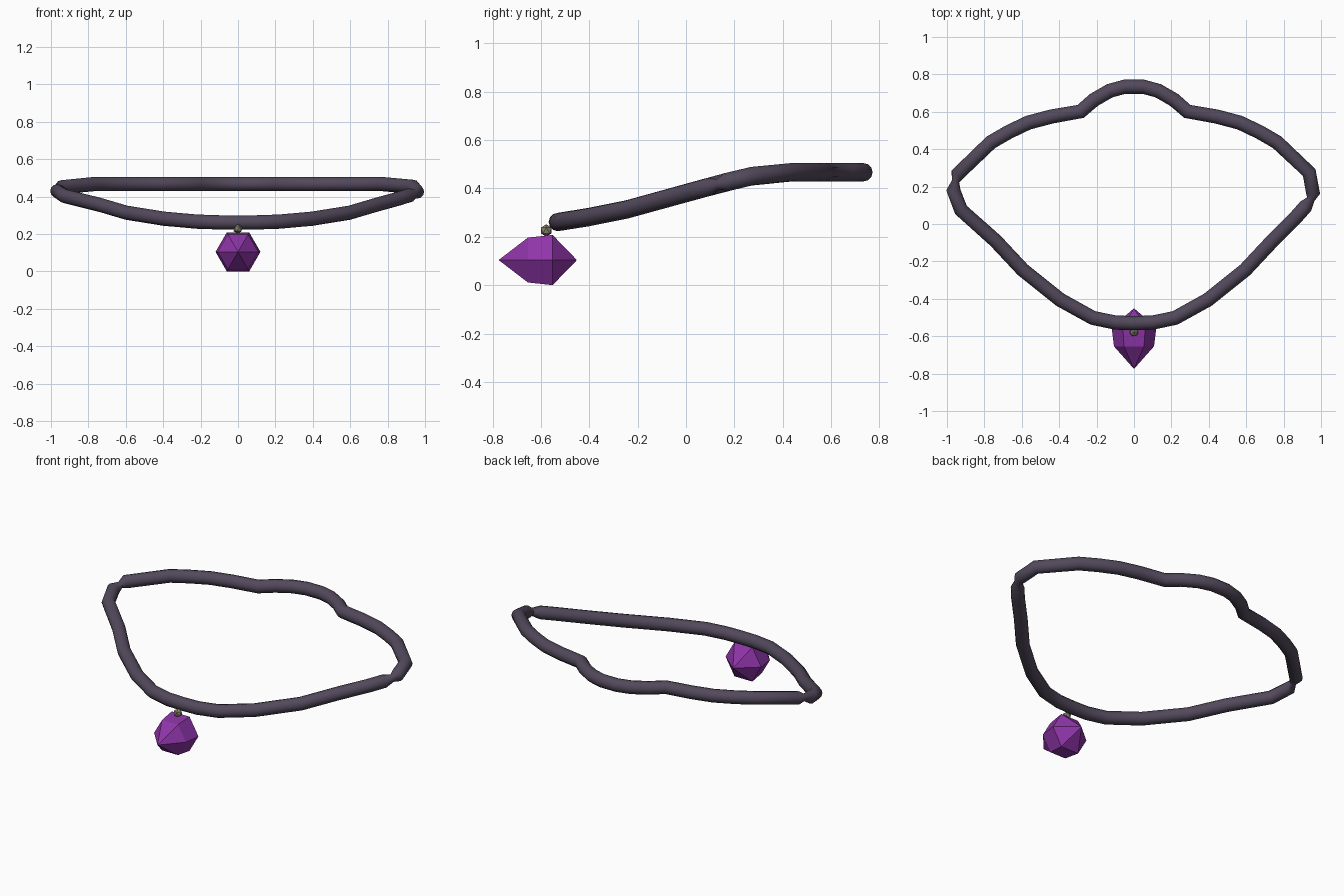
import bpy, bmesh, math
from mathutils import Vector

if "Cube" in bpy.data.objects:
    bpy.data.objects.remove(bpy.data.objects["Cube"])


def material(name, rgb):
    m = bpy.data.materials.new(name)
    m.diffuse_color = (*rgb, 1)
    m.use_nodes = True
    m.node_tree.nodes["Principled BSDF"].inputs["Base Color"].default_value = m.diffuse_color
    return m


def finish(name, bm, mat, smooth=False):
    bmesh.ops.recalc_face_normals(bm, faces=bm.faces)
    me = bpy.data.meshes.new(name)
    bm.to_mesh(me)
    bm.free()
    me.materials.append(mat)
    ob = bpy.data.objects.new(name, me)
    bpy.context.collection.objects.link(ob)
    if smooth:
        bpy.context.view_layer.objects.active = ob
        ob.select_set(True)
        bpy.ops.object.shade_smooth_by_angle(angle=math.radians(50))
        ob.select_set(False)
    return ob


def skin(bm, rings, closed):
    n = len(rings[0])
    for k in range(len(rings) if closed else len(rings) - 1):
        a, b = rings[k], rings[(k + 1) % len(rings)]
        for i in range(n):
            j = (i + 1) % n
            bm.faces.new((a[i], a[j], b[j], b[i]))


cord_mat = material("dark plum cord", (0.085, 0.066, 0.105))
gem_mat = material("purple gem", (0.27, 0.035, 0.39))
bead_mat = material("tan bead", (0.26, 0.23, 0.15))

# Cord: closed tube that follows the neckline, pinched where the halves meet
R = 0.038
front_half = [(0.1, -0.527), (0.22, -0.502), (0.395, -0.405), (0.595, -0.245),
              (0.74, -0.09), (0.865, 0.035)]
back_half = [(0.765, 0.437), (0.67, 0.492), (0.565, 0.542), (0.44, 0.575),
             (0.285, 0.602), (0.215, 0.663), (0.13, 0.712), (0.05, 0.734)]
right_joint = [(0.918, 0.095, R), (0.945, 0.133, 0.022), (0.957, 0.165, R), (0.937, 0.275, R)]
left_joint = [(-0.943, 0.266, R), (-0.954, 0.228, 0.02), (-0.966, 0.182, R),
              (-0.925, 0.075, R)]
path = [(0, -0.53, R)] + [(x, y, R) for x, y in front_half] + right_joint
path += [(x, y, R) for x, y in back_half]
path += [(-x, y, R) for x, y in reversed(back_half)] + left_joint
path += [(-x, y, R) for x, y in reversed(front_half[:-1])]


def height(y):
    keys = [(-0.55, 0.258), (-0.3, 0.298), (0.15, 0.422), (0.34, 0.467), (1, 0.467)]
    for (y0, z0), (y1, z1) in zip(keys, keys[1:]):
        if y <= y1:
            return z0 + (z1 - z0) * (y - y0) / (y1 - y0)


bm = bmesh.new()
pts = [Vector((x, y, height(y))) for x, y, r in path]
rings = []
for k, p in enumerate(pts):
    before = (p - pts[k - 1]).normalized()
    after = (pts[(k + 1) % len(pts)] - p).normalized()
    t = (before + after).normalized()
    side = t.cross(Vector((0, 0, 1))).normalized()
    up = side.cross(t)
    r = path[k][2]
    rings.append([bm.verts.new(p + r * (math.cos(a) * side + math.sin(a) * up))
                  for a in (math.tau * i / 12 for i in range(12))])
skin(bm, rings, True)
finish("cord", bm, cord_mat, True)

# Gem: six-sided crystal with a long front point and a short back point
bm = bmesh.new()
cz = 0.104
rings = [[bm.verts.new((r * math.cos(a), y, cz + r * math.sin(a)))
          for a in (math.tau * i / 6 for i in range(6))]
         for y, r in ((-0.654, 0.107), (-0.552, 0.12))]
skin(bm, rings, False)
for ring, y in ((rings[0], -0.775), (rings[1], -0.451)):
    tip = bm.verts.new((0, y, cz))
    for i in range(6):
        bm.faces.new((ring[i], ring[(i + 1) % 6], tip))
finish("gem", bm, gem_mat)

# Bead joining gem and cord
bm = bmesh.new()
bmesh.ops.create_icosphere(bm, subdivisions=1, radius=0.026)
bmesh.ops.translate(bm, verts=bm.verts, vec=(0, -0.578, 0.226))
finish("bead", bm, bead_mat)
